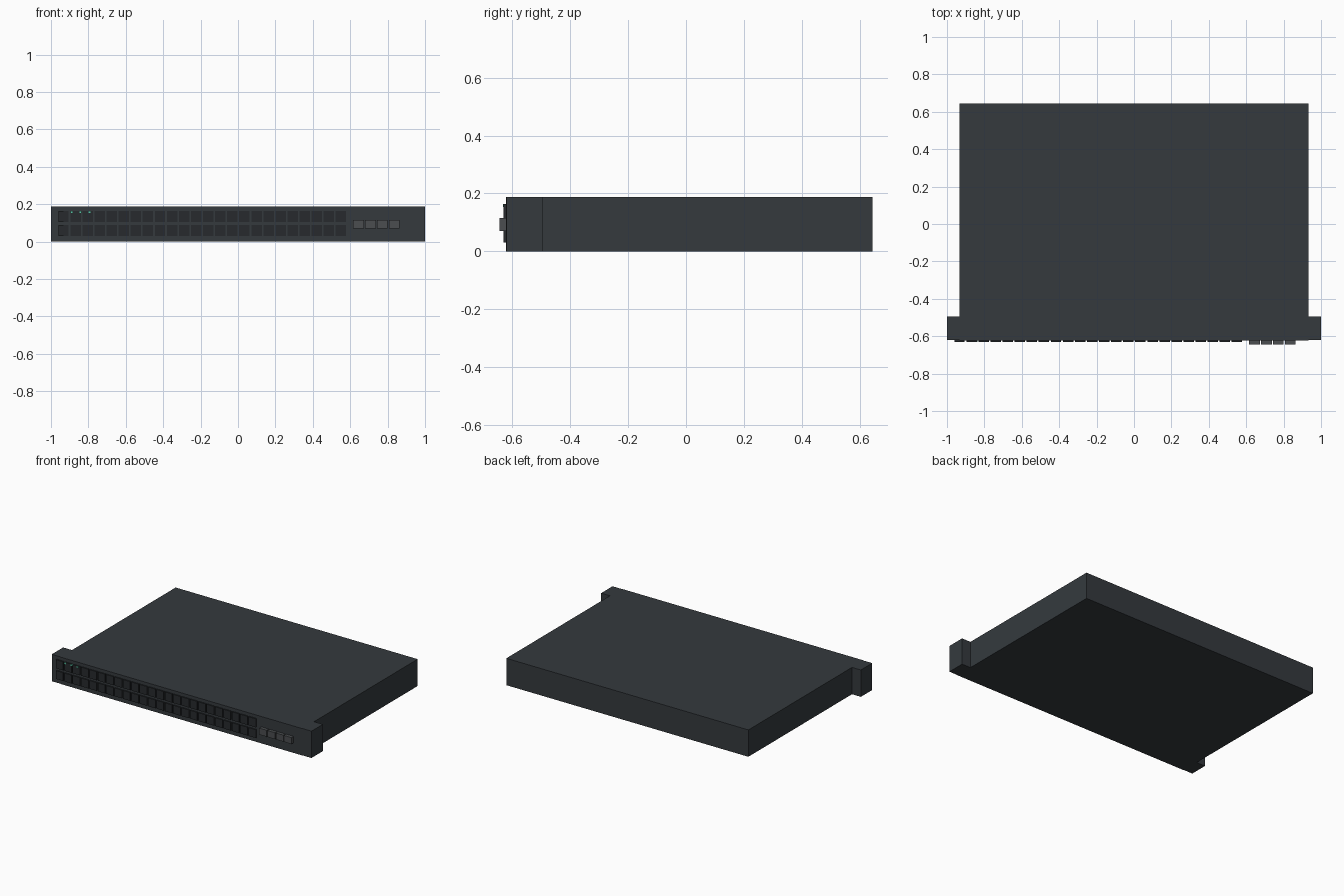
import bpy

if "Cube" in bpy.data.objects:
    bpy.data.objects.remove(bpy.data.objects["Cube"])


def material(name, r, g, b):
    m = bpy.data.materials.new(name)
    m.diffuse_color = (r, g, b, 1)
    m.use_nodes = True
    m.node_tree.nodes["Principled BSDF"].inputs["Base Color"].default_value = m.diffuse_color
    return m


BODY = material("charcoal", 0.035, 0.042, 0.048)
PORT = material("port_black", 0.02, 0.023, 0.026)
CAGE = material("cage_grey", 0.07, 0.075, 0.08)
GREEN = material("led_green", 0.1, 0.6, 0.4)


def box(name, x, y, z, mat):
    """Box from (min, max) ranges on each axis."""
    bpy.ops.mesh.primitive_cube_add(
        size=1, location=[(a + b) / 2 for a, b in (x, y, z)])
    ob = bpy.context.object
    ob.name = name
    ob.scale = [b - a for a, b in (x, y, z)]
    bpy.ops.object.transform_apply(location=False, rotation=False, scale=True)
    ob.data.materials.append(mat)
    return ob


FRONT = -0.622
H = 0.187

# Main case
box("chassis", (-0.932, 0.932), (FRONT, 0.645), (0, H), BODY)

# Rack mounting ears
for side, s in (("left", -1), ("right", 1)):
    xs = sorted((s * 0.932, s * 1.0))
    box(f"rack_ear_{side}", xs, (FRONT + 0.002, -0.495), (0, H), BODY)

# Two rows of network sockets
pitch = 0.0645
for row, z in (("lower", (0.03, 0.088)), ("upper", (0.104, 0.164))):
    for i in range(24):
        c = -0.933 + i * pitch
        box(f"{row}_port_{i + 1}", (c - 0.028, c + 0.028),
            (-0.63, FRONT + 0.005), z, PORT)

# Uplink cages
for i in range(4):
    c = 0.644 + i * 0.0637
    box(f"uplink_cage_{i + 1}", (c - 0.029, c + 0.029),
        (-0.645, FRONT + 0.005), (0.07, 0.115), CAGE)

# Status lights
for i in range(3):
    c = -0.89 + i * 0.048
    box(f"status_light_{i + 1}", (c - 0.006, c + 0.006),
        (-0.632, FRONT + 0.005), (0.153, 0.163), GREEN)
